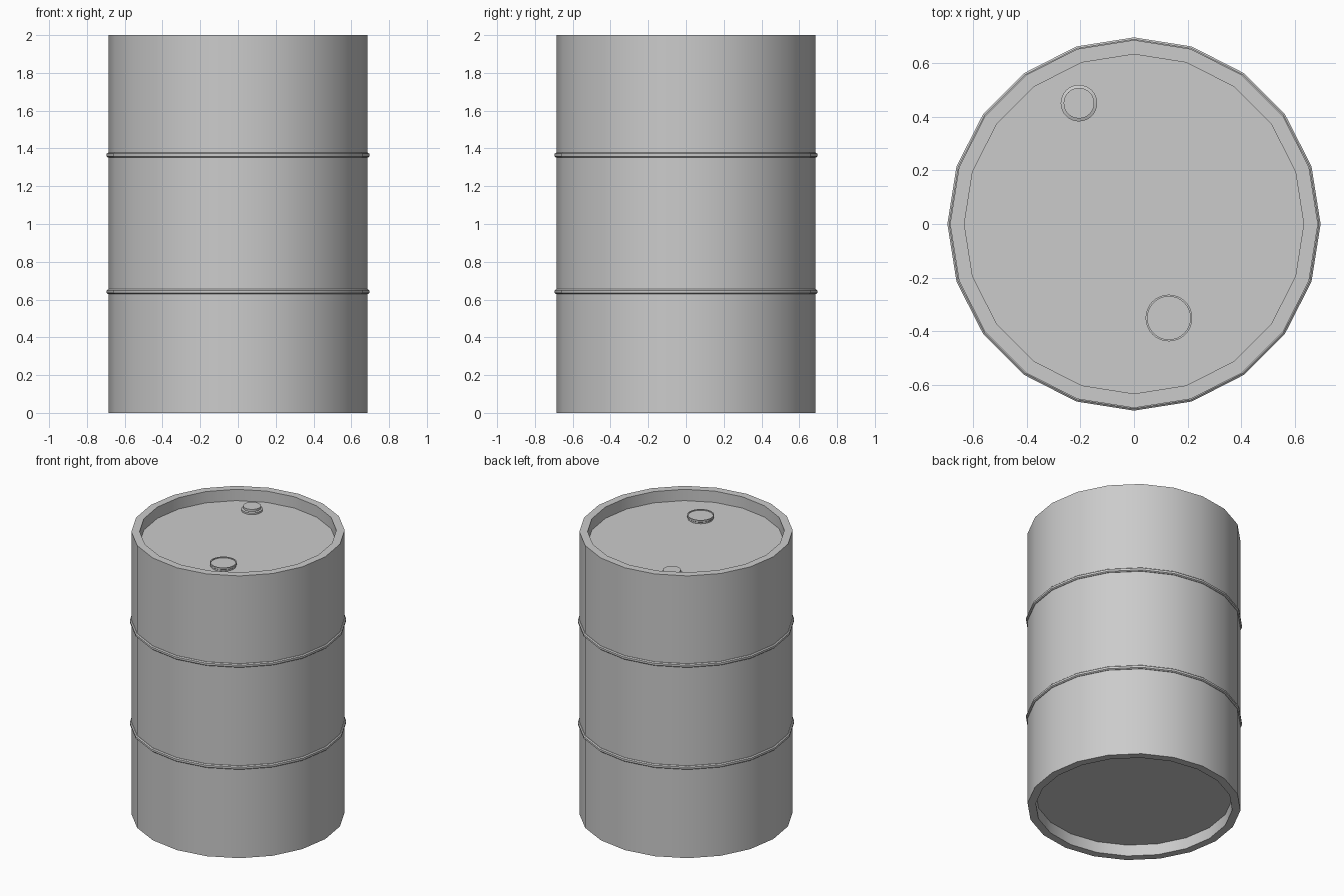
import bpy, bmesh
from math import cos, sin, tau, radians

if "Cube" in bpy.data.objects:
    bpy.data.objects.remove(bpy.data.objects["Cube"])


def lathe(name, profile, sides, centre=(0, 0), closed=False):
    """Spin (radius, z) points about z; radius 0 closes to a flat cap."""
    bm = bmesh.new()
    rings = []
    for r, z in profile:
        rings.append([bm.verts.new((centre[0] + r * cos(tau * i / sides),
                                    centre[1] + r * sin(tau * i / sides), z))
                      for i in range(sides)])
    pairs = list(zip(rings, rings[1:]))
    if closed:
        pairs.append((rings[-1], rings[0]))
    for a, b in pairs:
        for i in range(sides):
            j = (i + 1) % sides
            bm.faces.new((a[i], a[j], b[j], b[i]))
    if not closed:
        bm.faces.new(rings[0])
        bm.faces.new(rings[-1])
    bmesh.ops.recalc_face_normals(bm, faces=bm.faces)
    mesh = bpy.data.meshes.new(name)
    bm.to_mesh(mesh)
    bm.free()
    obj = bpy.data.objects.new(name, mesh)
    bpy.context.collection.objects.link(obj)
    bpy.ops.object.select_all(action='DESELECT')
    obj.select_set(True)
    bpy.context.view_layer.objects.active = obj
    bpy.ops.object.shade_smooth_by_angle(angle=radians(30))
    return obj


SIDES = 20
R, R_IN, LID = 0.685, 0.632, 1.92

# Drum shell with recessed top and bottom
lathe("drum_body", [(R_IN, 0.08), (R_IN, 0), (R, 0), (R, 2), (R_IN, 2), (R_IN, LID)], SIDES)

# Two raised hoops around the shell
for name, z in (("lower_hoop", 0.642), ("upper_hoop", 1.365)):
    lathe(name, [(R - 0.01, z - 0.013), (R + 0.003, z - 0.013), (R + 0.01, z - 0.007),
                 (R + 0.01, z + 0.007), (R + 0.003, z + 0.013), (R - 0.01, z + 0.013)],
          SIDES, closed=True)

# Small stepped plug
lathe("small_plug", [(0.068, LID - 0.005), (0.068, LID + 0.012),
                     (0.057, LID + 0.016), (0.057, LID + 0.032)], 32, (-0.205, 0.45))

# Large plug with a thin lip
lathe("large_plug", [(0.082, LID - 0.005), (0.082, LID + 0.01), (0.087, LID + 0.014),
                     (0.087, LID + 0.026), (0.08, LID + 0.026), (0.08, LID + 0.02)],
      32, (0.13, -0.35))
